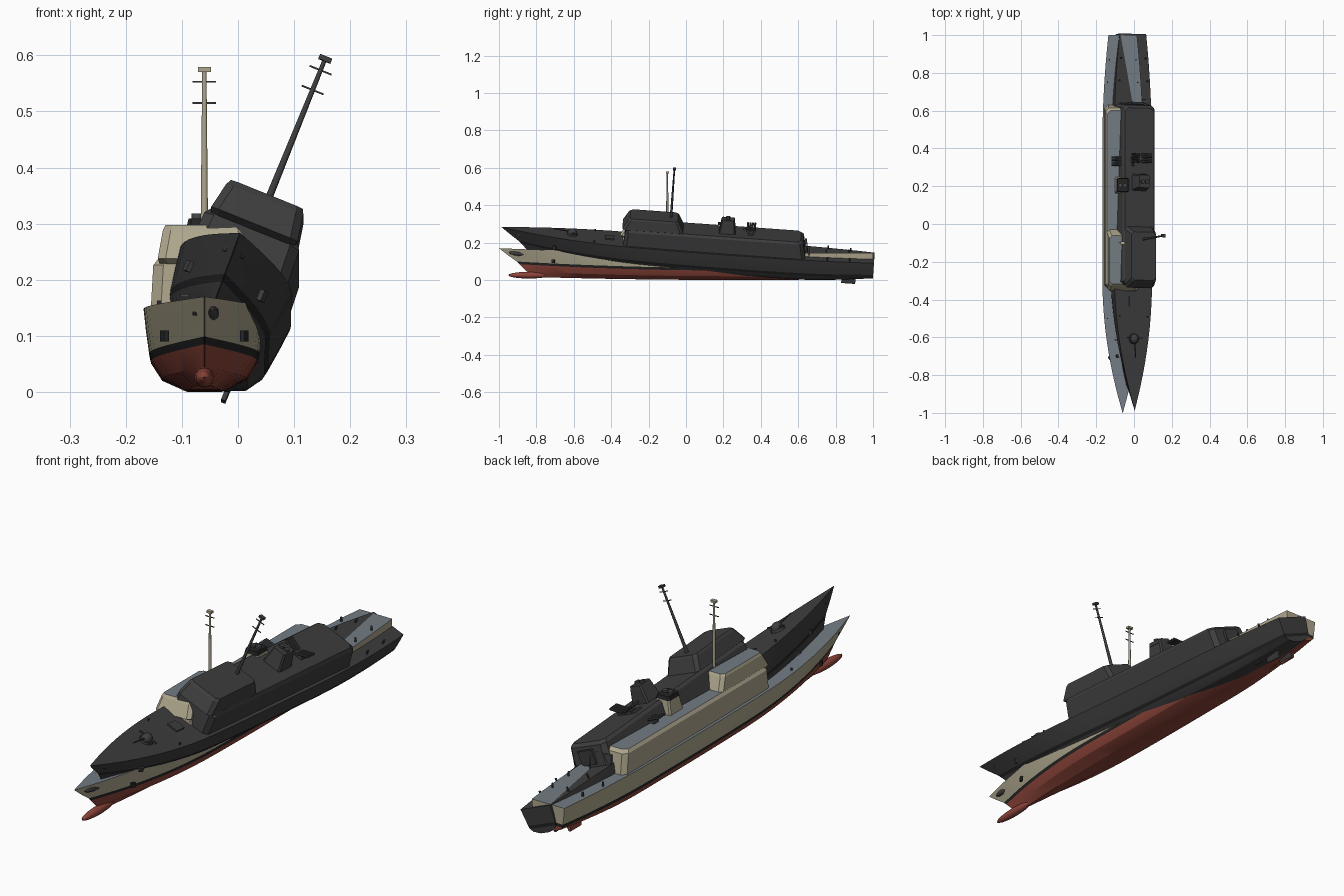
import bpy, bmesh, math
from mathutils import Matrix, Vector

if "Cube" in bpy.data.objects:
    bpy.data.objects.remove(bpy.data.objects["Cube"])


def mat(name, r, g, b):
    m = bpy.data.materials.new(name)
    m.diffuse_color = (r, g, b, 1)
    m.use_nodes = True
    m.node_tree.nodes["Principled BSDF"].inputs["Base Color"].default_value = m.diffuse_color
    return m


BEIGE = mat("warm_grey_paint", 0.42, 0.38, 0.265)
DECK = mat("blue_grey_deck", 0.17, 0.20, 0.23)
RED = mat("red_underside", 0.27, 0.06, 0.042)
BLACK = mat("black_paint", 0.017, 0.018, 0.017)
CHAR = mat("charcoal", 0.048, 0.048, 0.048)
STEEL = mat("dark_steel", 0.06, 0.065, 0.07)
parts = []


def finish(name, bm, mats, smooth=None):
    bmesh.ops.recalc_face_normals(bm, faces=bm.faces[:])
    me = bpy.data.meshes.new(name)
    bm.to_mesh(me)
    bm.free()
    for m in mats:
        me.materials.append(m)
    if smooth:
        me.polygons.foreach_set("use_smooth", [True] * len(me.polygons))
        me.set_sharp_from_angle(angle=math.radians(smooth))
    ob = bpy.data.objects.new(name, me)
    bpy.context.collection.objects.link(ob)
    parts.append(ob)
    return ob


def box(name, c, s, m, rot=None):
    bm = bmesh.new()
    M = Matrix.Translation(c) @ (rot or Matrix()) @ Matrix.Diagonal((*s, 1))
    bmesh.ops.create_cube(bm, size=1, matrix=M)
    return finish(name, bm, [m])


def rod(name, a, b, r1, r2, m, n=10):
    a, b = Vector(a), Vector(b)
    M = Matrix.Translation((a + b) / 2) @ (b - a).to_track_quat('Z', 'Y').to_matrix().to_4x4()
    bm = bmesh.new()
    bmesh.ops.create_cone(bm, cap_ends=True, segments=n, radius1=r1, radius2=r2,
                          depth=(b - a).length, matrix=M)
    return finish(name, bm, [m], 40)


def ball(name, c, s, m):
    bm = bmesh.new()
    M = Matrix.Translation(c) @ Matrix.Diagonal((*s, 1))
    bmesh.ops.create_uvsphere(bm, u_segments=14, v_segments=10, radius=1, matrix=M)
    return finish(name, bm, [m], 50)


def block(name, rings, ch, mats):
    """Loft chamfered rectangles (z, half width, y0, y1); the roof gets mats[1]."""
    bm = bmesh.new()
    loops = []
    for z, h, a, b in rings:
        pts = [(-h + ch, a), (h - ch, a), (h, a + ch), (h, b - ch),
               (h - ch, b), (-h + ch, b), (-h, b - ch), (-h, a + ch)]
        loops.append([bm.verts.new((x, y, z)) for x, y in pts])
    for p, q in zip(loops, loops[1:]):
        for i in range(8):
            bm.faces.new((p[i], p[(i + 1) % 8], q[(i + 1) % 8], q[i]))
    bm.faces.new(loops[0][::-1])
    bm.faces.new(loops[-1]).material_index = 1
    return finish(name, bm, mats)


# Hull rows from deck to keel: stem y, half width, z amidships, z at bow, z at stern
ROWS = [(-1.0, .108, .145, .17, .145), (-.955, .104, .108, .135, .11),
        (-.905, .098, .065, .099, .075), (-.89, .095, .051, .085, .062),
        (-.85, .075, .02, .045, .048), (-.78, .03, 0, .015, .038)]
N = 28


def hull():
    bm = bmesh.new()
    grid = {}
    for r, (y0, h, zm, zb, zs) in enumerate(ROWS):
        for i in range(N + 1):
            t = (i / N) ** 1.2
            w = h * (1 - (1 - min(t / .36, 1)) ** 2)
            w *= 1 - .3 * max(0, (t - .7) / .3) ** 2
            z = zm + (zb - zm) * max(0, 1 - t / .6) ** 2 + (zs - zm) * max(0, (t - .75) / .25) ** 1.6
            for s in (-1, 1):
                grid[r, i, s] = bm.verts.new((s * max(w, .0008), y0 + t * (1 - y0), z))
    last = len(ROWS) - 1

    def face(keys, m):
        bm.faces.new([grid[k] for k in keys]).material_index = m
    for r in range(last):
        m = 0 if r < 2 else (2 if r == 2 else 3)
        for s in (-1, 1):
            for i in range(N):
                face([(r, i, s), (r, i + 1, s), (r + 1, i + 1, s), (r + 1, i, s)], m)
        for i in (0, N):    # stem and transom
            face([(r, i, -1), (r, i, 1), (r + 1, i, 1), (r + 1, i, -1)], m)
    for i in range(N):      # deck and bottom
        for r, m in ((0, 1), (last, 3)):
            face([(r, i, -1), (r, i + 1, -1), (r, i + 1, 1), (r, i, 1)], m)
    finish("hull", bm, [BEIGE, DECK, BLACK, RED], 25)


hull()
ball("bow_bulb", (0, -.84, .026), (.018, .11, .018), RED)

# Superstructure
block("deckhouse", [(.138, .096, -.345, .632), (.226, .091, -.338, .615),
                    (.238, .082, -.33, .6)], .018, [BEIGE, DECK])
block("bridge", [(.228, .079, -.338, -.04), (.238, .083, -.355, -.03),
                 (.288, .074, -.327, -.055), (.298, .069, -.318, -.062)], .014, [BEIGE, DECK])
block("funnel", [(.232, .043, .16, .25), (.295, .031, .17, .243)], .006, [BEIGE, BEIGE])
block("funnel_cap", [(.293, .032, .169, .244), (.309, .028, .172, .24)], .006, [BLACK, BLACK])
for s in (-1, 1):
    rod("exhaust_pipe", (s * .012, .205, .3), (s * .012, .205, .318), .011, .011, STEEL, 12)

# Mast with yards and a sensor on top
rod("mast", (0, -.1, .29), (0, -.1, .572), .007, .004, BEIGE)
box("mast_top", (0, -.1, .575), (.023, .016, .009), BEIGE)
for z in (.515, .553):
    box("yard", (0, -.1, z), (.042, .003, .003), STEEL)

# Launcher tubes behind the funnel
box("launcher_base", (0, .332, .243), (.07, .03, .014), STEEL)
for s in (-1, 1):
    for i in range(4):
        y = .313 + i * .013
        rod("launch_tube", (s * .006, y, .25), (s * .058, y, .272), .0055, .0055, STEEL, 8)

# Foredeck gun, hatch and fittings
rod("gun_base", (0, -.62, .148), (0, -.62, .166), .03, .027, DECK, 14)
ball("gun_turret", (0, -.62, .167), (.022, .026, .022), BEIGE)
rod("gun_barrel", (0, -.64, .174), (0, -.72, .182), .0035, .0025, STEEL, 8)
box("gun_sight_bar", (0, -.615, .172), (.085, .006, .006), STEEL)
box("deck_hatch", (0, -.42, .151), (.048, .05, .014), DECK)
box("hangar_door", (0, .628, .185), (.07, .012, .06), STEEL)
rod("aft_antenna", (.05, .65, .14), (.05, .65, .2), .002, .0015, STEEL, 6)
for s in (-1, 1):
    for y, x in ((-.82, .03), (-.5, .08), (.75, .08), (.87, .07)):
        rod("bollard", (s * x, y, .143), (s * x, y, .163), .004, .004, STEEL, 8)
    # Anchors, hawse holes and rudders
    box("anchor", (s * .071, -.71, .1), (.009, .018, .02), BLACK, Matrix.Rotation(s * -.4, 4, 'Z'))
    box("hawse_hole", (s * .0145, -.905, .14), (.007, .02, .008), BLACK, Matrix.Rotation(s * -.3, 4, 'Z'))
    box("rudder", (s * .035, .87, .023), (.008, .075, .04), RED)
    rod("propeller_shaft", (s * .035, .6, .012), (s * .035, .8, .02), .004, .004, RED, 8)

# Second charcoal ship: heeled to the side and pitched bow up, through the first
lean = (Matrix.Translation((-.06, 0, .055)) @ Matrix.Rotation(-.071, 4, 'X')
        @ Matrix.Rotation(math.radians(22), 4, 'Y'))
for ob in list(parts):
    twin = bpy.data.objects.new("charcoal_" + ob.name, ob.data.copy())
    for i, m in enumerate(twin.data.materials):
        twin.data.materials[i] = BLACK if (m == BLACK and ob.name == "hull") else CHAR
    bpy.context.collection.objects.link(twin)
    twin.data.transform(lean)
    ob.data.transform(Matrix.Translation((-.06, 0, 0)))
